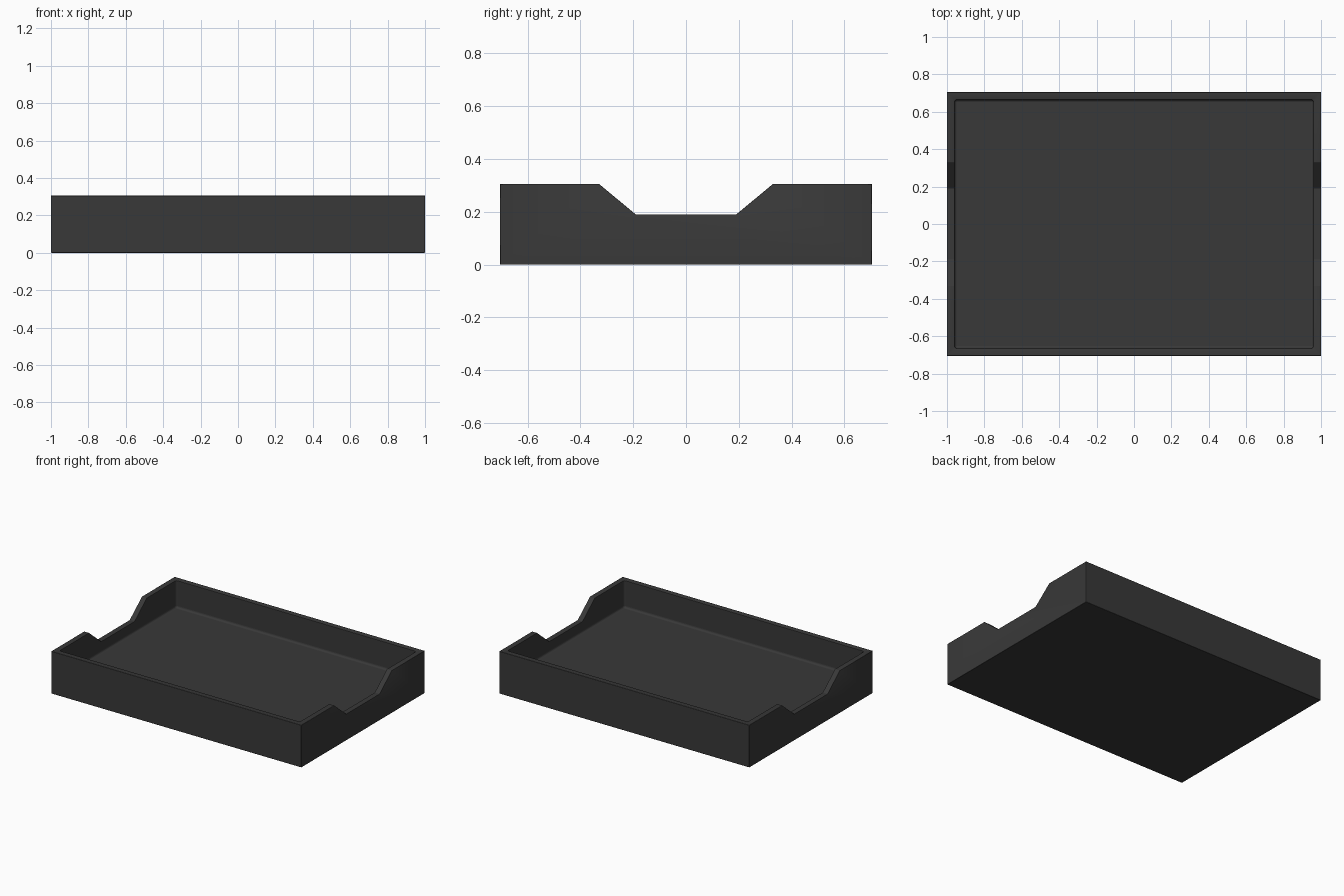
import bpy

if "Cube" in bpy.data.objects:
    bpy.data.objects.remove(bpy.data.objects["Cube"])

W, D, H = 1.0, 0.705, 0.306      # half width, half depth, height
WALL, FLOOR = 0.04, 0.11         # wall thickness, floor level


def prism(name, profile, half_x):
    """Extrude a y-z profile symmetrically along x."""
    n = len(profile)
    verts = [(s * half_x, y, z) for s in (-1, 1) for y, z in profile]
    faces = [tuple(range(n))[::-1], tuple(range(n, 2 * n))]
    faces += [(i, (i + 1) % n, n + (i + 1) % n, n + i) for i in range(n)]
    mesh = bpy.data.meshes.new(name)
    mesh.from_pydata(verts, [], faces)
    ob = bpy.data.objects.new(name, mesh)
    bpy.context.collection.objects.link(ob)
    return ob


def block_profile(half_y, z0, z1):
    return [(-half_y, z0), (half_y, z0), (half_y, z1), (-half_y, z1)]


def bevel(ob, width, segments):
    m = ob.modifiers.new("soft_edges", 'BEVEL')
    m.width = width
    m.segments = segments
    m.limit_method = 'ANGLE'
    m.angle_limit = 0.5
    return m


# Tray body
tray = prism("tray", block_profile(D, 0, H), W)

# Inner hollow, rounded where the walls meet the floor
hollow = prism("hollow_cutter", block_profile(D - WALL, FLOOR, 0.6), W - WALL)
bevel(hollow, 0.014, 3)

# Sloped hand notch through both end walls
notch = prism("notch_cutter", [(-0.19, 0.19), (0.19, 0.19), (0.33, H),
                               (0.33, 0.5), (-0.33, 0.5), (-0.33, H)], 1.2)

for cutter in (hollow, notch):
    cutter.hide_render = True
    cutter.hide_set(True)
    m = tray.modifiers.new(cutter.name, 'BOOLEAN')
    m.operation = 'DIFFERENCE'
    m.solver = 'EXACT'
    m.object = cutter

# Fine rounding on the outside and rim edges
bevel(tray, 0.006, 2)

# Dark plastic
mat = bpy.data.materials.new("dark_plastic")
mat.diffuse_color = (0.04, 0.04, 0.04, 1)
mat.use_nodes = True
mat.node_tree.nodes["Principled BSDF"].inputs["Base Color"].default_value = mat.diffuse_color
tray.data.materials.append(mat)

bpy.context.view_layer.objects.active = tray
tray.select_set(True)
bpy.ops.object.shade_smooth_by_angle(angle=0.6)
